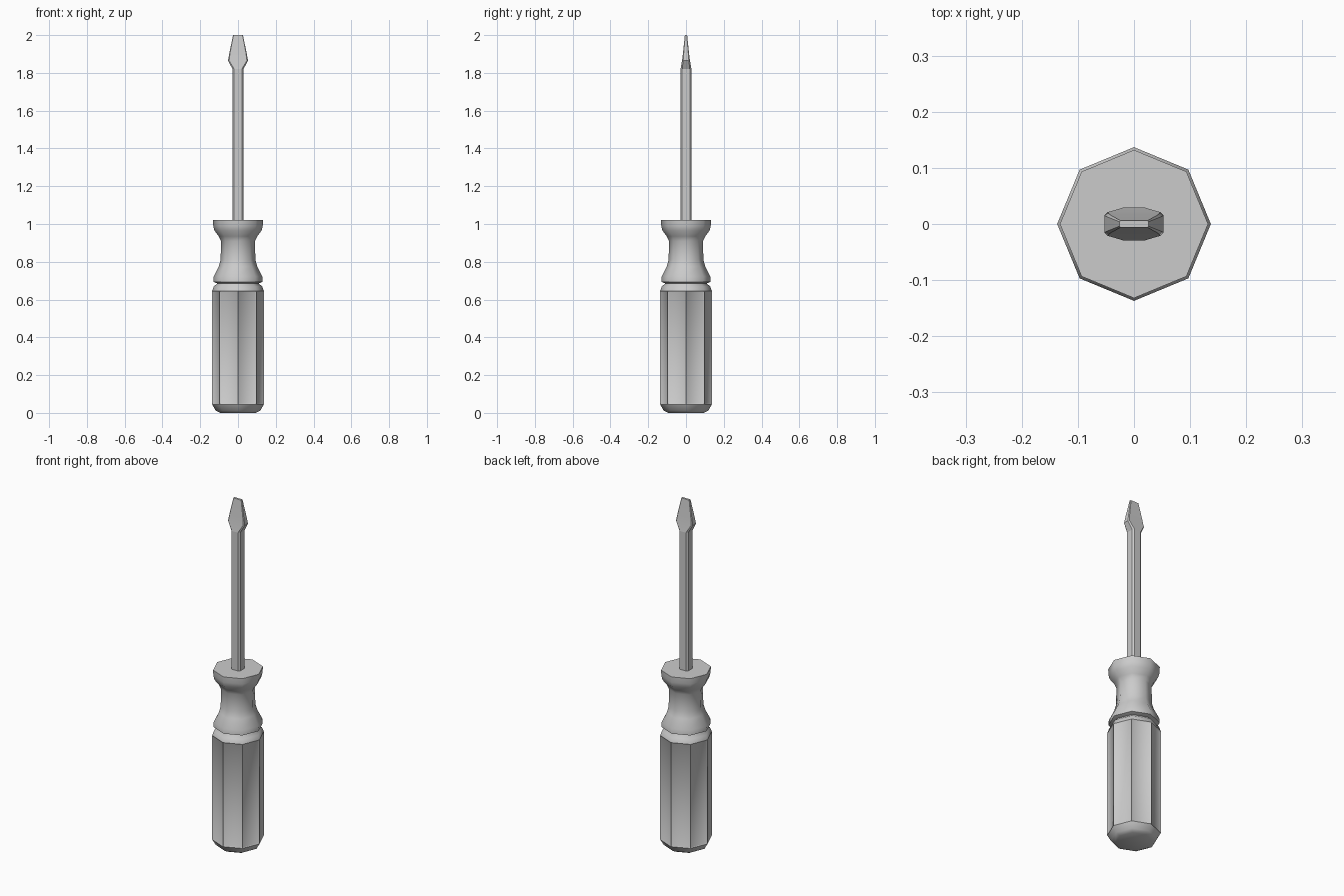
import bpy, bmesh, math

cube = bpy.data.objects.get("Cube")
if cube:
    bpy.data.objects.remove(cube, do_unlink=True)

grey = bpy.data.materials.new("plain grey")
grey.use_nodes = True
colour = (0.6, 0.6, 0.6, 1)
grey.diffuse_color = colour
grey.node_tree.nodes["Principled BSDF"].inputs["Base Color"].default_value = colour


def octagon(radius, z):
    return [(radius * math.cos(i * math.pi / 4), radius * math.sin(i * math.pi / 4), z) for i in range(8)]


def chamfered(x, y, cut, z):
    """Rectangle outline with its four corners cut off."""
    corner = [(x, y - cut), (x - cut, y)]
    quarter = corner + [(-a, b) for a, b in reversed(corner)]
    return [(a, b, z) for a, b in quarter + [(-a, -b) for a, b in quarter]]


def skin(name, rings, smooth_angle, panel_band=None):
    """Bridge a stack of rings, cap both ends, optionally recess one band."""
    bm = bmesh.new()
    loops = [[bm.verts.new(p) for p in ring] for ring in rings]
    bands = []
    for low, high in zip(loops, loops[1:]):
        bands.append([bm.faces.new((low[i], low[(i + 1) % 8], high[(i + 1) % 8], high[i])) for i in range(8)])
    bm.faces.new(loops[0][::-1])
    bm.faces.new(loops[-1])
    bm.normal_update()
    if panel_band is not None:
        bmesh.ops.inset_individual(bm, faces=bands[panel_band], thickness=0.007, depth=-0.004)
    bmesh.ops.recalc_face_normals(bm, faces=bm.faces)
    mesh = bpy.data.meshes.new(name)
    bm.to_mesh(mesh)
    bm.free()
    mesh.materials.append(grey)
    obj = bpy.data.objects.new(name, mesh)
    bpy.context.collection.objects.link(obj)
    bpy.ops.object.select_all(action="DESELECT")
    obj.select_set(True)
    bpy.context.view_layer.objects.active = obj
    bpy.ops.object.shade_smooth_by_angle(angle=math.radians(smooth_angle))
    return obj


# Ribbed grip with a recessed panel on each side
grip = [(0.095, 0), (0.118, 0.012), (0.137, 0.045), (0.137, 0.645), (0.128, 0.67), (0.11, 0.684), (0.11, 0.69)]
skin("grip", [octagon(r, z) for r, z in grip], 50, 2)

# Waisted neck with a flared collar
neck = [(0.11, 0.686), (0.131, 0.694), (0.129, 0.722), (0.102, 0.775), (0.092, 0.81),
        (0.09, 0.91), (0.102, 0.935), (0.125, 0.965), (0.131, 0.99), (0.132, 1.022)]
skin("neck", [octagon(r, z) for r, z in neck], 60)

# Bar running out of the collar
skin("shaft", [chamfered(0.029, 0.029, 0.009, z) for z in (1.0, 1.82)], 30)

# Flat blade: flares in width while thinning towards the tip
blade = [(0.029, 0.029, 0.009, 1.82), (0.053, 0.021, 0.006, 1.865), (0.046, 0.016, 0.004, 1.905),
         (0.026, 0.006, 0.002, 2.0)]
skin("blade", [chamfered(*ring) for ring in blade], 30)
